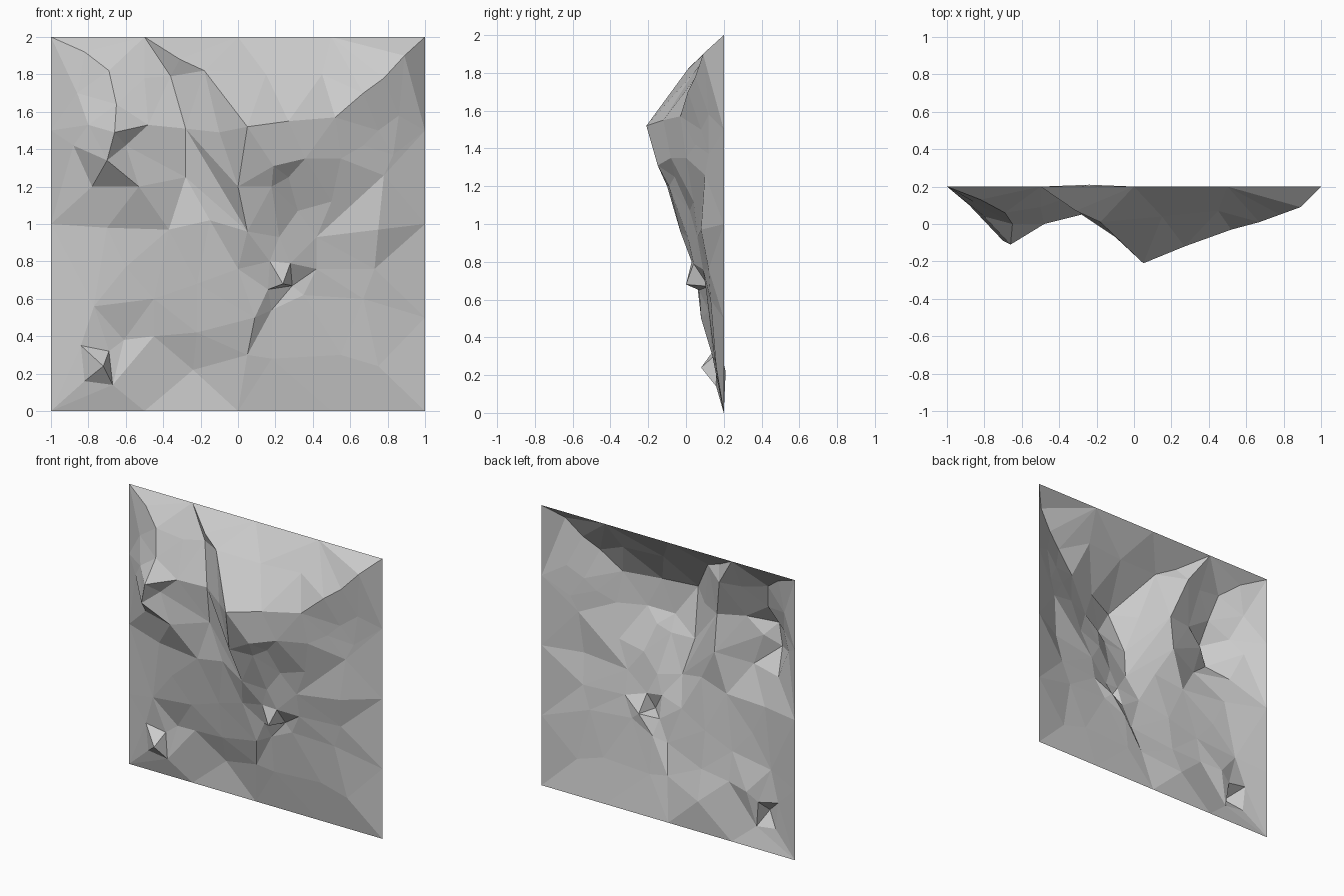
import bpy
from mathutils import Vector
from mathutils.geometry import delaunay_2d_cdt

if "Cube" in bpy.data.objects:
    bpy.data.objects.remove(bpy.data.objects["Cube"], do_unlink=True)

BACK = 0.2  # depth of the flat panel rim
points = []  # (x, height, depth) of every rock corner
creases = []  # index pairs that must stay as edges


def add_point(point):
    """Add a corner, or reuse the one already in that place."""
    for index, known in enumerate(points):
        if abs(known[0] - point[0]) + abs(known[1] - point[1]) < 0.001:
            return index
    points.append(point)
    return len(points) - 1


def add_path(path, closed=False):
    """Add a line of corners joined by sharp creases."""
    indices = [add_point(point) for point in path]
    creases.extend(zip(indices, indices[1:]))
    if closed:
        creases.append((indices[-1], indices[0]))
    return indices


def add_spur(tip, ring):
    """Add a small pointed outcrop: a ring of corners around a raised tip."""
    rim = add_path(ring, closed=True)
    top = add_point(tip)
    creases.extend((top, index) for index in rim)


# Square rim, split into four on each side
for step in range(5):
    along = step / 2
    for corner in ((along - 1, 0), (along - 1, 2), (-1, along), (1, along)):
        add_point((corner[0], corner[1], BACK))

# Left buttress edge and the ledge below it
add_path([(-1, 2, BACK), (-.82, 1.92, .13), (-.69, 1.82, .06), (-.65, 1.64, 0),
          (-.66, 1.49, -.11), (-.7, 1.34, -.09), (-.53, 1.2, -.01)])
add_path([(-.66, 1.49, -.11), (-.48, 1.53, 0), (-.28, 1.51, .05)])
add_path([(-.7, 1.34, -.09), (-.6, 1.42, -.02), (-.48, 1.53, 0)])

# Gully between the two buttresses
add_path([(-.5, 2, BACK), (-.36, 1.79, .14), (-.28, 1.51, .05),
          (.05, .96, -.03)])

# Main buttress edge
add_path([(-.5, 2, BACK), (-.31, 1.88, .07), (-.18, 1.82, .01),
          (.05, 1.52, -.21), (0, 1.2, -.1), (.05, .96, -.03)])

# Ledge running up to the right corner
add_path([(.05, 1.52, -.21), (.27, 1.55, -.12), (.52, 1.57, -.03),
          (.67, 1.7, .01), (.78, 1.78, .05), (.89, 1.9, .09), (1, 2, BACK)])

# Undercut face beneath the main ledge
add_path([(.05, 1.52, -.21), (.19, 1.31, -.15), (.36, 1.35, -.08),
          (.32, 1.07, .02), (.22, .93, .01), (.05, .96, -.03)])
add_path([(.19, 1.31, -.15), (.18, 1.2, -.09), (.22, .93, .01),
          (.42, .93, .06)])
add_path([(.18, 1.2, -.09), (.27, 1.25, -.06), (.36, 1.35, -.08)])

# Sloping shelf on the right
add_path([(.42, .93, .06), (.78, 1.26, .1), (1, 1.5, BACK)])
add_path([(.42, .93, .06), (.75, .97, .08), (1, 1, BACK)])

# Two small pointed outcrops, the left one with a hollow above it
add_spur((.24, .68, 0), [(.16, .65, .07), (.29, .67, .12),
                         (.28, .79, .04), (.17, .8, .03)])
add_spur((-.72, .24, .08), [(-.82, .16, .16), (-.67, .14, .16),
                            (-.69, .32, .17), (-.84, .35, .16)])
add_path([(-1, .5, BACK), (-.84, .35, .16)])
add_path([(-.69, .32, .17), (-.61, .38, .19)])

# Fold low on the panel, with a dip to its left
add_path([(-.24, .22, .21), (.05, .3, .14), (.09, .5, .08), (.16, .65, .07)])
add_path([(.05, .3, .14), (.18, .54, .12), (.35, .62, .11), (.67, .6, .13),
          (1, .5, BACK)])

# Loose facets: upper slopes, flanks, then the apron
upper_slopes = [(-.86, 1.7, .12), (-.8, 1.53, .04), (-.88, 1.42, .1),
                (-.5, 1.78, .09), (.15, 1.8, .04), (.45, 1.8, .07),
                (-.1, 1.49, -.07)]
flanks = [(.86, 1.58, .12), (.75, 1.5, .08), (.83, 1.37, .12),
          (.67, 1.42, .05), (.55, 1.35, .0), (.5, 1.12, .04),
          (-.78, 1.2, .07), (-.28, 1.25, .08), (-.37, .97, .07),
          (-.7, .98, .11), (-.15, 1.02, .04)]
apron = [(.42, .76, .09), (.73, .76, .12), (0, .76, .05), (-.22, .68, .1),
         (-.45, .6, .12), (-.6, .77, .11), (-.77, .56, .14), (-.22, .42, .14),
         (-.45, .4, .16), (.18, .28, .15), (.55, .3, .15), (.75, .24, .16)]
for facet in upper_slopes + flanks + apron:
    add_point(facet)

# Join all corners into one faceted sheet
flat = [Vector((x, height)) for x, height, depth in points]
corners, _, faces, sources, _, _ = delaunay_2d_cdt(flat, creases, [], 0, 0.00001)


def depth_at(corner, source):
    """Depth of a corner; crossings take the mean of the two nearest corners."""
    if source:
        return points[source[0]][2]
    near = sorted(points, key=lambda p: (Vector(p[:2]) - corner).length)[:2]
    return (near[0][2] + near[1][2]) / 2


vertices = [(c.x, depth_at(c, s), c.y) for c, s in zip(corners, sources)]
mesh = bpy.data.meshes.new("rock_panel")
mesh.from_pydata(vertices, [], faces)
mesh.update()
rock_panel = bpy.data.objects.new("rock_panel", mesh)
bpy.context.collection.objects.link(rock_panel)

# Plain grey stone
stone = bpy.data.materials.new("light_grey_stone")
stone.use_nodes = True
grey = (0.6, 0.6, 0.6, 1)
stone.diffuse_color = grey
stone.node_tree.nodes["Principled BSDF"].inputs["Base Color"].default_value = grey
mesh.materials.append(stone)
